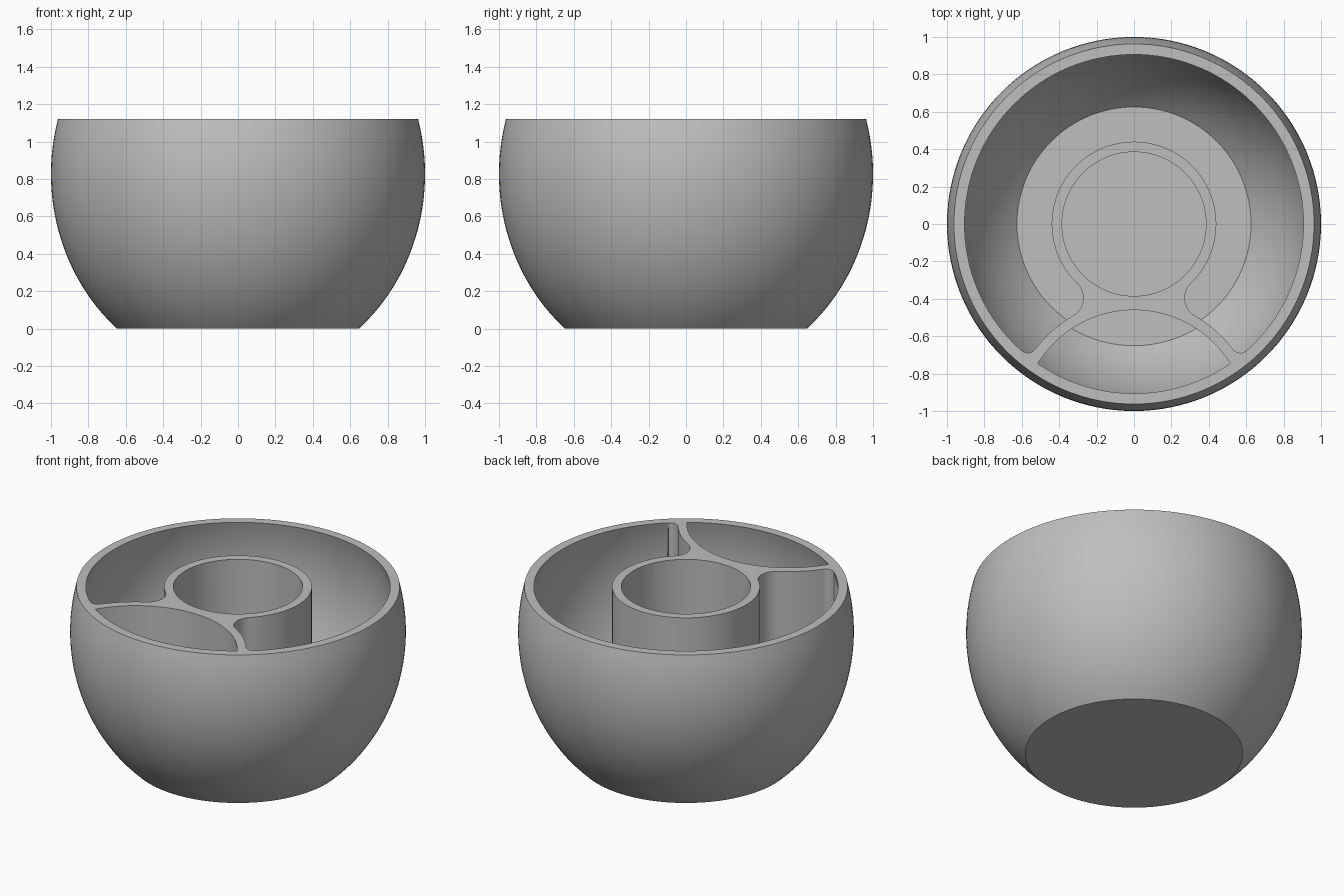
import bpy, bmesh, math
from math import pi, atan2, sqrt, cos, sin
from mathutils import Vector

if "Cube" in bpy.data.objects:
    bpy.data.objects.remove(bpy.data.objects["Cube"])

HEIGHT = 1.12
CENTRE_Z = 0.827      # height of the widest point
WALL = 0.055
FLOOR = 0.055
RING = 0.44           # outer radius of the central tube
ARC_Y = -1.065        # centre of the curved divider
ARC_IN = 0.605
ARC_OUT = 0.66
RIM_IN = 0.905


def make_object(name, bm):
    bmesh.ops.recalc_face_normals(bm, faces=bm.faces[:])
    mesh = bpy.data.meshes.new(name)
    bm.to_mesh(mesh)
    bm.free()
    obj = bpy.data.objects.new(name, mesh)
    bpy.context.scene.collection.objects.link(obj)
    return obj


def lathe(name, profile, steps=128):
    bm = bmesh.new()
    verts = [bm.verts.new((r, 0, z)) for r, z in profile]
    edges = [bm.edges.new(pair) for pair in zip(verts, verts[1:])]
    bmesh.ops.spin(bm, geom=verts + edges, cent=(0, 0, 0), axis=(0, 0, 1),
                   angle=2 * pi, steps=steps)
    bmesh.ops.remove_doubles(bm, verts=bm.verts[:], dist=0.0001)
    return make_object(name, bm)


def prism(name, outline, low, high):
    bm = bmesh.new()
    face = bm.faces.new([bm.verts.new((x, y, low)) for x, y in outline])
    top = bmesh.ops.extrude_face_region(bm, geom=[face])["geom"]
    moved = [v for v in top if isinstance(v, bmesh.types.BMVert)]
    bmesh.ops.translate(bm, verts=moved, vec=(0, 0, high - low))
    return make_object(name, bm)


def boolean(obj, cutter, operation):
    mod = obj.modifiers.new("cut", "BOOLEAN")
    mod.operation = operation
    mod.solver = "EXACT"
    mod.object = cutter
    bpy.context.view_layer.objects.active = obj
    bpy.ops.object.modifier_apply(modifier=mod.name)
    bpy.data.objects.remove(cutter)


def bulge(offset, low, high, count=28):
    """Elliptical side profile, moved inwards by offset."""
    a, c = 1 - offset, 1.085 - offset
    heights = [low + (high - low) * i / count for i in range(count + 1)]
    return [(a * sqrt(1 - ((z - CENTRE_Z) / c) ** 2), z) for z in heights]


def arc(cx, cy, r, start, end, count):
    angles = [start + (end - start) * i / count for i in range(count + 1)]
    return [(cx + r * cos(t), cy + r * sin(t)) for t in angles]


def cavity(name, low):
    """Inside of the bowl, open through the rim."""
    side = bulge(WALL, low, HEIGHT)
    return lathe(name, [(0, low)] + side + [(side[-1][0], 1.3), (0, 1.3)])


def touching_centre(d_origin, d_arc):
    """Point at given distances from the bowl axis and the divider centre."""
    y = (d_arc ** 2 - d_origin ** 2 - ARC_Y ** 2) / (-2 * ARC_Y)
    return Vector((sqrt(d_origin ** 2 - y * y), y))


# Right half of the tube and divider outline, with its rounded corners
neck, corner = 0.11, 0.05
n = touching_centre(RING + neck, ARC_OUT + neck)
k = touching_centre(RIM_IN - corner, ARC_OUT + corner)
n_dir, k_dir = atan2(n.y, n.x), atan2(k.y, k.x)
n_arc, k_arc = atan2(n.y - ARC_Y, n.x), atan2(k.y - ARC_Y, k.x)
half = arc(0, 0, RING, pi / 2, n_dir, 48)
half += arc(n.x, n.y, neck, n_dir + pi, n_arc + pi, 20)[1:]
half += arc(0, ARC_Y, ARC_OUT, n_arc, k_arc, 14)[1:]
half += arc(k.x, k.y, corner, k_arc - pi, k_dir, 14)[1:]
half.append((1.3 * cos(k_dir), 1.3 * sin(k_dir)))
outline = half + [(-x, y) for x, y in reversed(half[1:])]

# Bowl body
bowl = lathe("divided_bowl", [(0, 0)] + bulge(0, 0, HEIGHT) + [(0, HEIGHT)])

# Large compartment around the tube
main = cavity("main_compartment", FLOOR)
boolean(main, prism("divider_block", outline, -0.2, 1.5), "DIFFERENCE")
boolean(bowl, main, "DIFFERENCE")

# Small lens-shaped front compartment
front = cavity("front_compartment", 0.08)
lens = arc(0, ARC_Y, ARC_IN, 0, 2 * pi, 128)[:-1]
boolean(front, prism("lens_block", lens, -0.2, 1.5), "INTERSECT")
boolean(bowl, front, "DIFFERENCE")

# Round well in the central tube
well = arc(0, 0, 0.385, 0, 2 * pi, 96)[:-1]
boolean(bowl, prism("centre_well", well, FLOOR, 1.5), "DIFFERENCE")

# Plain grey finish
grey = bpy.data.materials.new("plain_grey")
grey.use_nodes = True
colour = (0.52, 0.52, 0.52, 1)
grey.diffuse_color = colour
grey.node_tree.nodes["Principled BSDF"].inputs["Base Color"].default_value = colour
bowl.data.materials.clear()
bowl.data.materials.append(grey)

bpy.ops.object.select_all(action="DESELECT")
bowl.select_set(True)
bpy.context.view_layer.objects.active = bowl
bpy.ops.object.shade_smooth_by_angle(angle=math.radians(30))
